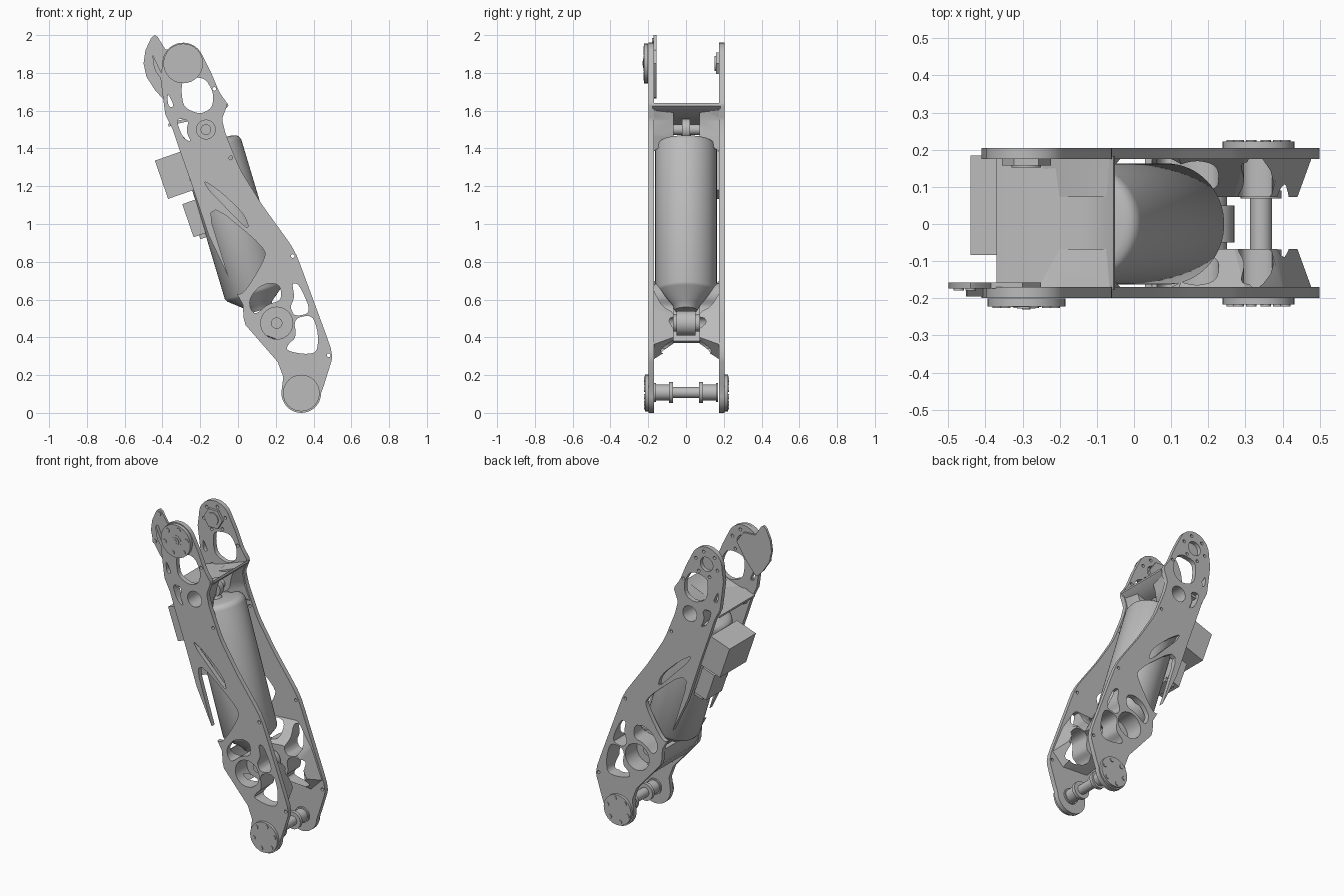
import bpy, bmesh, math
from mathutils import Vector

if "Cube" in bpy.data.objects:
    bpy.data.objects.remove(bpy.data.objects["Cube"], do_unlink=True)

grey = bpy.data.materials.new("satin_grey")
grey.use_nodes = True
grey.diffuse_color = (0.5, 0.5, 0.5, 1)
grey.node_tree.nodes["Principled BSDF"].inputs["Base Color"].default_value = (0.5, 0.5, 0.5, 1)

HIP, KNEE = (-0.29, 1.85), (0.335, 0.105)
TOP_PIN, LOW_PIN = (-0.17, 1.5), (0.205, 0.475)


def make(name, solids, angle=35):
    """Skin each list of rings into a closed solid, all in one object."""
    bm = bmesh.new()
    for rings in solids:
        loops = [[bm.verts.new(p) for p in ring] for ring in rings]
        n = len(loops[0])
        for a, b in zip(loops, loops[1:]):
            for i in range(n):
                j = (i + 1) % n
                bm.faces.new((a[i], a[j], b[j], b[i]))
        bm.faces.new(loops[0])
        bm.faces.new(loops[-1])
    bmesh.ops.recalc_face_normals(bm, faces=bm.faces)
    mesh = bpy.data.meshes.new(name)
    bm.to_mesh(mesh)
    bm.free()
    obj = bpy.data.objects.new(name, mesh)
    bpy.context.collection.objects.link(obj)
    mesh.materials.append(grey)
    smooth(obj, angle)
    return obj


def smooth(obj, angle=35):
    bpy.ops.object.select_all(action='DESELECT')
    obj.select_set(True)
    bpy.context.view_layer.objects.active = obj
    bpy.ops.object.shade_smooth_by_angle(angle=math.radians(angle))


def ring(points, y):
    return [(x, y, z) for x, z in points]


def prism(points, y0, y1):
    return [ring(points, y0), ring(points, y1)]


def arc(c, r, start=0, end=360, n=32):
    full = abs(end - start) == 360
    steps = n if full else n - 1
    angles = [math.radians(start + (end - start) * i / steps) for i in range(n)]
    return [(c[0] + r * math.cos(a), c[1] + r * math.sin(a)) for a in angles]


def disc(c, r, y0, y1, n=32):
    return prism(arc(c, r, n=n), y0, y1)


def soften(points, ratio=0.22, times=2):
    """Round a closed outline by cutting its corners."""
    for _ in range(times):
        out = []
        for a, b in zip(points, points[1:] + points[:1]):
            a, b = Vector(a), Vector(b)
            out += [tuple(a.lerp(b, ratio)), tuple(a.lerp(b, 1 - ratio))]
        points = out
    return points


def around(c, r, count=6):
    return arc(c, r, 15, 375, count)


def boolean(obj, cutter, mode):
    cutter.hide_render = True
    mod = obj.modifiers.new(mode.lower(), 'BOOLEAN')
    mod.object, mod.operation, mod.solver = cutter, mode, 'EXACT'
    bpy.context.view_layer.objects.active = obj
    bpy.ops.object.modifier_apply(modifier=mod.name)
    bpy.data.objects.remove(cutter, do_unlink=True)


# Side plate outline and its openings (x, z)
outline = arc(HIP, 0.11, 180, 25, 16) + soften([
    (-0.15, 1.82), (-0.10, 1.70), (-0.055, 1.635), (-0.085, 1.555), (-0.065, 1.475),
    (0.01, 1.29), (0.125, 1.105), (0.28, 0.89), (0.315, 0.825), (0.49, 0.35),
    (0.5, 0.29), (0.45, 0.13)], 0.12, 1)[:-2] + arc(KNEE, 0.105, 0, -190, 20) + [
    (0.24, 0.19), (0.21, 0.27), (0.04, 0.465), (0.03, 0.5), (0.025, 0.575),
    (-0.02, 0.655), (-0.155, 0.94), (-0.245, 1.21), (-0.31, 1.395), (-0.345, 1.5),
    (-0.385, 1.58), (-0.4, 1.69), (-0.41, 1.77)]
openings = [
    [(-0.18, 1.14), (0.15, 0.87), (0.135, 0.80), (0.03, 0.63), (-0.02, 0.63), (-0.06, 0.75)],
    [(-0.185, 1.235), (-0.085, 1.165), (0.035, 1.05), (0.06, 0.97), (0.01, 1.01),
     (-0.085, 1.11), (-0.155, 1.18)],
    [(0.06, 0.6), (0.10, 0.66), (0.165, 0.69), (0.225, 0.675), (0.23, 0.595),
     (0.155, 0.575), (0.095, 0.52), (0.065, 0.55)],
    [(0.285, 0.69), (0.325, 0.68), (0.39, 0.53), (0.3, 0.51), (0.275, 0.56), (0.3, 0.61)],
    [(0.295, 0.5), (0.395, 0.52), (0.425, 0.42), (0.42, 0.32), (0.35, 0.31),
     (0.255, 0.33), (0.265, 0.365), (0.31, 0.4)],
    [(-0.295, 1.765), (-0.18, 1.78), (-0.13, 1.70), (-0.135, 1.615), (-0.2, 1.58),
     (-0.285, 1.615), (-0.30, 1.69)],
    [(-0.33, 1.56), (-0.26, 1.55), (-0.275, 1.49), (-0.245, 1.43), (-0.295, 1.46)],
    [(-0.375, 1.70), (-0.335, 1.62), (-0.37, 1.62)]]
edge_bolts = [(0.48, 0.305), (0.29, 0.83), (-0.125, 1.715), (-0.038, 1.35)]

# Inward housings around the two pins: wide at the plate, narrow inside
low_wide = [(0.04, 0.57), (0.12, 0.70), (0.30, 0.71), (0.40, 0.56), (0.48, 0.36),
            (0.40, 0.28), (0.22, 0.29), (0.06, 0.47)]
low_tip = [(0.11, 0.49), (0.15, 0.56), (0.27, 0.57), (0.38, 0.52), (0.44, 0.40),
           (0.38, 0.35), (0.25, 0.37), (0.14, 0.41)]
top_wide = [(-0.065, 1.63), (-0.09, 1.55), (-0.07, 1.47), (-0.03, 1.38), (-0.14, 1.41),
            (-0.32, 1.46), (-0.35, 1.53), (-0.2, 1.58)]
top_tip = [(-0.075, 1.62), (-0.1, 1.55), (-0.11, 1.49), (-0.13, 1.46), (-0.18, 1.44),
           (-0.24, 1.47), (-0.25, 1.53), (-0.2, 1.57)]

for s, side in ((-1, "front"), (1, "back")):
    def at(d):
        return s * d + 0.0025
    plate = make(side + "_side_plate", [prism(outline, at(0.172), at(0.202))])
    for wide, tip in ((low_wide, low_tip), (top_wide, top_tip)):
        housing = make("housing", [[ring(wide, at(0.18)), ring(tip, at(0.07))]])
        boolean(plate, housing, 'UNION')
    cuts = [prism(soften(p), at(0.05), at(0.25)) for p in openings]
    cuts += [disc(p, 0.01, at(0.05), at(0.25), 12) for p in edge_bolts + around(HIP, 0.08)]
    cuts += [disc(LOW_PIN, 0.085, at(0.085), at(0.25)), disc(TOP_PIN, 0.05, at(0.085), at(0.25)),
             disc(HIP, 0.045, at(0.05), at(0.25))]
    boolean(plate, make("cutter", cuts), 'DIFFERENCE')
    smooth(plate)
    # Knee cap with bolts
    make(side + "_knee_disc", [disc(KNEE, 0.097, at(0.2), at(0.219))])
    make(side + "_knee_bolts", [disc(p, 0.014, at(0.215), at(0.224), 12)
                                for p in around(KNEE, 0.075)])

# Hip joint: bolted disc in front, hexagonal hub at the back
make("front_hip_disc", [disc(HIP, 0.105, -0.2, -0.222)])
make("front_hip_bolts", [disc(p, 0.014, -0.215, -0.226, 12) for p in around(HIP, 0.08)])
make("front_hip_centre", [disc(HIP, r, -0.215, y) for r, y in
                          ((0.04, -0.224), (0.025, -0.227), (0.012, -0.23))])
make("back_hip_hub", [disc(HIP, 0.066, 0.158, 0.18, 6), disc(HIP, 0.04, 0.152, 0.17)])

# Crescent guard behind the front hip
guard = [(-0.44, 2.0), (-0.425, 1.99), (-0.385, 1.925), (-0.3, 1.92), (-0.25, 1.85),
         (-0.3, 1.77), (-0.38, 1.67), (-0.4, 1.665), (-0.44, 1.71), (-0.485, 1.78),
         (-0.5, 1.85), (-0.49, 1.92), (-0.46, 1.985)]
make("hip_guard", [prism(guard, -0.157, -0.173)])
make("hip_guard_rib", [prism(soften([(-0.455, 1.91), (-0.43, 1.85), (-0.385, 1.76),
                                     (-0.41, 1.77), (-0.445, 1.82)]), -0.17, -0.195)])
make("hip_guard_bolts", [disc(p, 0.014, -0.165, -0.179, 12)
                         for p in ((-0.44, 1.97), (-0.472, 1.785))])


def web(name, path, width, thick):
    """Curved cross sheet joining the two plates."""
    under = [(x + thick[0], z + thick[1]) for x, z in reversed(path)]
    return make(name, [prism(path + under, 0.0025 - width, 0.0025 + width)], 40)


web("upper_cross_web", [(-0.055, 1.64), (-0.09, 1.605), (-0.14, 1.583), (-0.2, 1.57),
                        (-0.27, 1.558), (-0.33, 1.545), (-0.37, 1.53)], 0.18, (0.004, -0.015))
web("lower_cross_web", [(0.03, 0.56), (0.035, 0.5), (0.06, 0.45), (0.13, 0.37)],
    0.18, (0.018, 0.01))

# Actuator: turned body along its leaning axis
axis = Vector((0.287, 0, -0.958)).normalized()
side_dir = Vector((-axis.z, 0, axis.x))
origin = Vector((-0.14, 0, 1.405))


def turned(name, profile, n=64):
    rings = []
    for t, r in profile:
        rings.append([origin + axis * t + side_dir * (r * math.cos(a)) + Vector((0, r * math.sin(a), 0))
                      for a in (2 * math.pi * i / n for i in range(n))])
    return make(name, [rings])


turned("actuator_body", [(-0.035, 0.04), (-0.03, 0.125), (-0.024, 0.145), (-0.012, 0.157),
                         (0.005, 0.163), (0.79, 0.163), (0.805, 0.155), (0.87, 0.075), (0.9, 0.06)])
turned("actuator_neck", [(-0.07, 0.025), (-0.02, 0.035)], 24)
make("upper_eye", [disc(TOP_PIN, 0.055, -0.02, 0.02)])
make("upper_pin", [disc(TOP_PIN, 0.028, -0.1, 0.1, 24)])
make("lower_eye", [disc(LOW_PIN, 0.065, -0.05, 0.05)])
make("lower_pin", [disc(LOW_PIN, 0.045, -0.075, 0.075), disc(LOW_PIN, 0.03, -0.1, 0.1, 24)])

# Stepped knee axle
steps = [(0.17, 0.05), (0.16, 0.05), (0.16, 0.042), (0.09, 0.042), (0.09, 0.055),
         (0.068, 0.055), (0.068, 0.03)]
profile = [(-y, r) for y, r in steps] + [(y, r) for y, r in reversed(steps)]
make("knee_axle", [[ring(arc((0.342, 0.108), r), y) for y, r in profile]])

# Control boxes on the rear edge
make("large_control_box", [prism([(-0.44, 1.335), (-0.305, 1.383), (-0.235, 1.18),
                                  (-0.37, 1.133)], -0.084, 0.184)])
make("small_control_box", [prism([(-0.295, 1.105), (-0.21, 1.135), (-0.15, 0.96),
                                  (-0.235, 0.93)], -0.03, 0.13)])
make("control_box_lip", [prism([(-0.21, 0.955), (-0.15, 0.97), (-0.14, 0.94),
                                (-0.2, 0.92)], -0.02, 0.12)])
